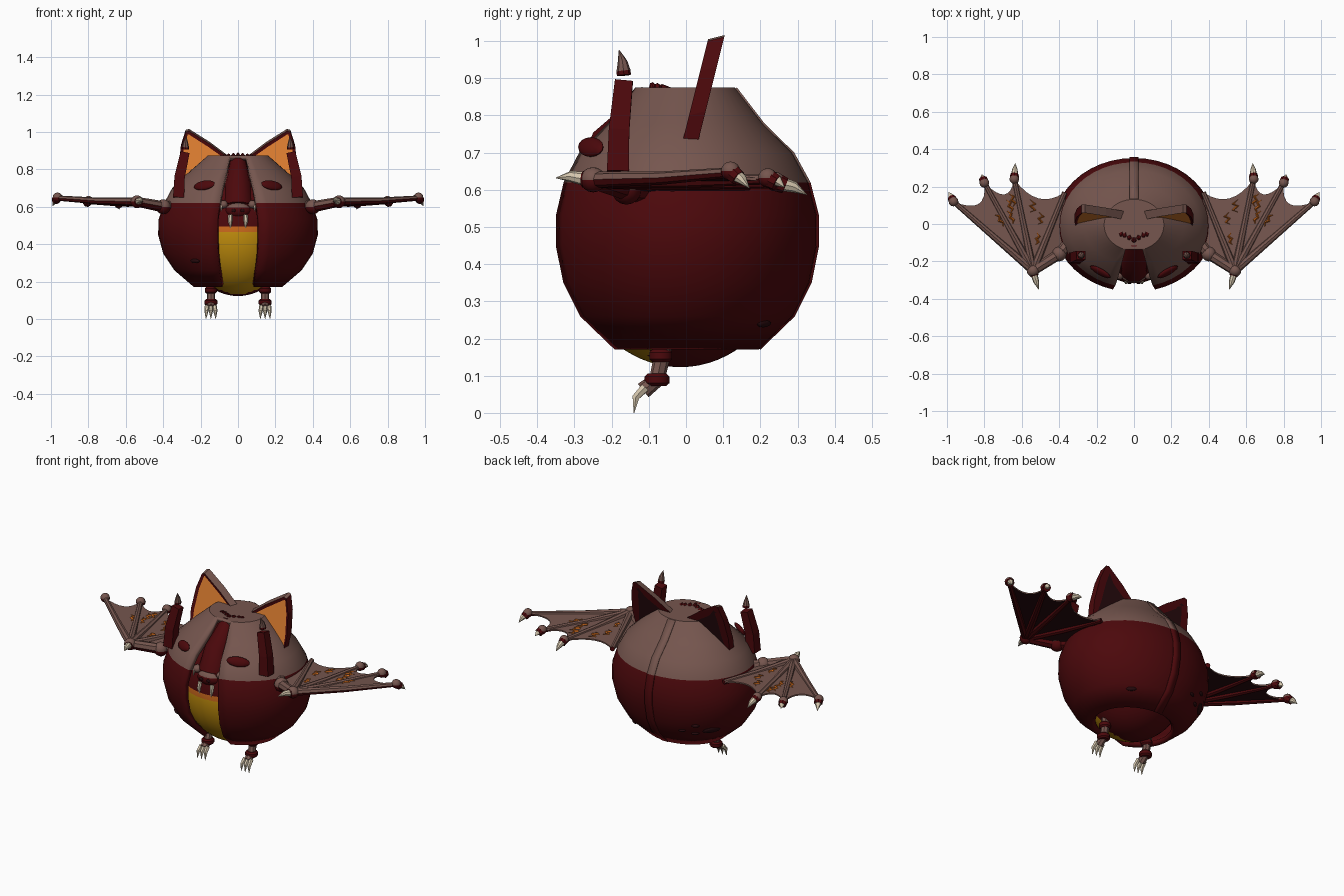
import bpy, bmesh, math
from mathutils import Vector, Matrix, Euler

cube = bpy.data.objects.get("Cube")
if cube:
    bpy.data.objects.remove(cube)


def material(name, *rgb):
    m = bpy.data.materials.new(name)
    m.use_nodes = True
    m.diffuse_color = (*rgb, 1)
    bsdf = next(n for n in m.node_tree.nodes if n.type == 'BSDF_PRINCIPLED')
    bsdf.inputs["Base Color"].default_value = (*rgb, 1)
    return m


RED = material("dark red", .072, .0025, .0035)
BROWN = material("dusty brown", .18, .093, .077)
YELLOW = material("belly yellow", .56, .28, .004)
ORANGE = material("ear orange", .7, .2, .028)
EMBER = material("ember orange", .6, .14, .012)
BONE = material("bone", .68, .58, .43)
BLACK = material("dark maroon", .02, .003, .004)


def finish(name, bm, mats, rule=None, mirror=False, smooth=True, thick=0, back=0):
    """Turn a bmesh into an object; rule(face) picks the material slot."""
    bm.normal_update()
    if rule:
        for f in bm.faces:
            f.material_index = int(rule(f))
    me = bpy.data.meshes.new(name)
    bm.to_mesh(me)
    bm.free()
    ob = bpy.data.objects.new(name, me)
    bpy.context.collection.objects.link(ob)
    for m in mats:
        me.materials.append(m)
    if smooth:
        bpy.ops.object.select_all(action='DESELECT')
        ob.select_set(True)
        bpy.context.view_layer.objects.active = ob
        bpy.ops.object.shade_smooth_by_angle(angle=math.radians(40))
    if thick:
        sol = ob.modifiers.new("thickness", 'SOLIDIFY')
        sol.thickness, sol.offset, sol.material_offset = thick, -1, back
    if mirror:
        ob.modifiers.new("mirror", 'MIRROR')


def tube(bm, pts, radii, n=8, turn=0):
    """Tapered tube through points; a zero radius makes a tip."""
    pts = [Vector(p) for p in pts]
    rings = []
    for i, p in enumerate(pts):
        d = (pts[min(i + 1, len(pts) - 1)] - pts[max(i - 1, 0)]).normalized()
        side = d.cross(Vector((0, 1, 0)) if abs(d.y) < .9 else Vector((0, 0, 1))).normalized()
        up = side.cross(d)
        r = max(radii[i], .0008)
        rings.append([bm.verts.new(p + r * (math.cos(a) * side + math.sin(a) * up))
                      for a in (2 * math.pi * k / n + turn for k in range(n))])
    faces = [bm.faces.new(rings[0]), bm.faces.new(rings[-1][::-1])]
    for a, b in zip(rings, rings[1:]):
        faces += [bm.faces.new((a[k], b[k], b[(k + 1) % n], a[(k + 1) % n])) for k in range(n)]
    bmesh.ops.recalc_face_normals(bm, faces=faces)


def ball(bm, at, size, rot=(0, 0, 0)):
    size = size if isinstance(size, tuple) else (size,) * 3
    m = Matrix.Translation(at) @ Euler(rot).to_matrix().to_4x4() @ Matrix.Diagonal((*size, 1))
    bmesh.ops.create_uvsphere(bm, u_segments=12, v_segments=8, radius=1, matrix=m)


def faces_up(f):
    return f.normal.z > 0


def upper_half(f):
    return f.calc_center_median().z > .62


# Outer shell: rows of (height, x radius, y radius, half width of the front gap)
ROWS = [(.17, .235, .2, .085), (.26, .34, .293, .1), (.35, .4, .338, .11),
        (.45, .427, .358, .113), (.53, .425, .358, .113), (.62, .395, .335, .1),
        (.70, .352, .291, .085), (.78, .268, .21, .065), (.875, .16, .137, .045)]
COLS, SHIFT = 40, -.005
bm = bmesh.new()
grid = []
for z, rx, ry, gap in ROWS:
    a0 = math.asin(gap / rx)
    angles = [a0 + (2 * math.pi - 2 * a0) * k / COLS for k in range(COLS + 1)]
    grid.append([bm.verts.new((rx * math.sin(a), SHIFT - ry * math.cos(a), z)) for a in angles])
for lo, hi in zip(grid, grid[1:]):
    for k in range(COLS):
        bm.faces.new((lo[k], lo[k + 1], hi[k + 1], hi[k]))
bm.faces.new(grid[-1])
finish("body_shell", bm, [RED, BROWN], upper_half, thick=.03)


def shell_point(a, z, out=0):
    """Point on the shell at angle a from the front and height z."""
    for p, q in zip(ROWS, ROWS[1:]):
        if p[0] <= z <= q[0]:
            t = (z - p[0]) / (q[0] - p[0])
            rx, ry = (p[i] + (q[i] - p[i]) * t + out for i in (1, 2))
            return Vector((rx * math.sin(a), SHIFT - ry * math.cos(a), z))


# Raised seam down the back
bm = bmesh.new()
seam = []
for z in [r[0] for r in ROWS]:
    c = shell_point(math.pi, z, .005)
    seam.append([bm.verts.new((x, c.y, z)) for x in (.024, -.024)])
for a, b in zip(seam, seam[1:]):
    bm.faces.new((a[0], a[1], b[1], b[0]))
finish("back_seam", bm, [RED, BROWN], upper_half, thick=.008)

# Dark blotches on the shell
bm = bmesh.new()
for deg, z, w in ((-127, .31, .052), (-38, .31, .03), (-142, .35, .022),
                  (-141, .29, .022), (-153, .31, .02), (142, .24, .028)):
    a = math.radians(deg)
    p, q = shell_point(a, z), shell_point(a, z + .02)
    tilt = math.atan2((q - p).xy.length * (1 if q.xy.length > p.xy.length else -1), .02)
    rot = Matrix.Rotation(a, 3, 'Z') @ Matrix.Rotation(tilt, 3, 'X')
    ball(bm, p, (w, .009, w * .4), rot.to_euler())
finish("shell_blotches", bm, [BLACK])

# Inner body with the belly showing through the gap
bm = bmesh.new()
bmesh.ops.create_uvsphere(bm, u_segments=32, v_segments=36, radius=1,
                          matrix=Matrix.Translation((0, -.015, .465)) @ Matrix.Diagonal((.29, .3, .342, 1)))


def belly(f):
    c = f.calc_center_median()
    if c.y > -.09 or c.z > .5:
        return 0
    return 1 if c.z < .46 else 2


finish("inner_body", bm, [RED, YELLOW, EMBER], belly)

# Face: forehead, snout, cheeks, nostrils, fangs
bm = bmesh.new()
tube(bm, [(0, -.23, .6), (0, -.19, .72), (0, -.11, .81), (0, -.085, .86)], [.085, .072, .052, .04], 10)
finish("forehead", bm, [RED])
bm = bmesh.new()
ball(bm, (0, -.275, .58), (.072, .042, .042))
finish("snout", bm, [RED, BROWN], lambda f: f.normal.z > .3)
bm = bmesh.new()
ball(bm, (.078, -.27, .612), (.026, .028, .022))
finish("cheeks", bm, [BROWN], mirror=True)
bm = bmesh.new()
ball(bm, (.024, -.315, .58), (.012, .006, .009))
finish("nostrils", bm, [BLACK], mirror=True)
bm = bmesh.new()
tube(bm, [(.04, -.3, .555), (.042, -.31, .52), (.038, -.308, .48)], [.013, .011, 0], 6)
tube(bm, [(.09, -.285, .61), (.09, -.295, .575)], [.01, 0], 6)
finish("fangs", bm, [BONE], mirror=True)

# Heavy eyelids and crown tuft
bm = bmesh.new()
ball(bm, (.18, -.256, .715), (.064, .014, .028), (-.5, .12, .5))
finish("eyelids", bm, [RED], mirror=True)
bm = bmesh.new()
for x, y in ((0, -.085), (.025, -.072), (.05, -.06), (.068, -.055)):
    tube(bm, [(x, y, .865), (x, y - .008, .888 - x * .1)], [.021, .004], 5)
finish("crown_tuft", bm, [RED], mirror=True, smooth=False)

# Ears: slanted slabs with a sunken orange front and a dark patch behind
bm = bmesh.new()
outline = [(.05, .86), (.09, .77), (.31, .715), (.318, .8), (.305, .92), (.28, 1.0), (.262, 1.005), (.15, .935)]


def ear_ring(back):
    return [bm.verts.new((x, -.012 + (z - .72) * .25 + back, z + back * .25)) for x, z in outline]


fr, bk = ear_ring(0), ear_ring(.045)
front, rear = bm.faces.new(fr), bm.faces.new(bk[::-1])
for k in range(len(fr)):
    j = (k + 1) % len(fr)
    bm.faces.new((fr[k], bk[k], bk[j], fr[j]))
bmesh.ops.recalc_face_normals(bm, faces=bm.faces)
bmesh.ops.inset_region(bm, faces=[front], thickness=.016, depth=-.008)
bmesh.ops.inset_region(bm, faces=[rear], thickness=.045)
slots = {front: 1, rear: 2}
finish("ears", bm, [RED, ORANGE, BLACK, BROWN],
       lambda f: slots.get(f, 3 if f.normal.z > .6 else 0), mirror=True, smooth=False)

# Side horns: square posts with a floating tip
bm = bmesh.new()
tube(bm, [(.318, -.183, .65), (.312, -.18, .76), (.283, -.167, .89)], [.042, .039, .034], 4, math.pi / 4)
finish("side_posts", bm, [RED], mirror=True, smooth=False)
bm = bmesh.new()
tube(bm, [(.282, -.167, .908), (.281, -.168, .92), (.28, -.171, .945), (.276, -.18, .976)],
     [.019, .019, .013, 0])
finish("horn_tips", bm, [RED, BROWN], lambda f: f.calc_center_median().z > .93, mirror=True)

# Wings: fan of scalloped membrane panels from the wrist
WRIST = Vector((.54, -.25, .627))
TIPS = [Vector(p) for p in ((.965, .12, .65), (.8, .22, .632), (.64, .24, .622),
                            (.37, .17, .615), (.35, -.12, .595))]
PANELS = list(zip(TIPS, TIPS[1:]))
bm = bmesh.new()
for i, (a, b) in enumerate(PANELS):
    ctrl = ((a + b) / 2).lerp(WRIST, .3 if i < 3 else 0)
    w, edge = bm.verts.new(WRIST), []
    for k in range(9):
        t = k / 8
        edge.append(bm.verts.new(a * (1 - t) ** 2 + ctrl * 2 * t * (1 - t) + b * t * t))
    for p, q in zip(edge, edge[1:]):
        bm.faces.new((w, p, q))
bmesh.ops.remove_doubles(bm, verts=bm.verts, dist=.0001)
finish("wing_membranes", bm, [BROWN, BLACK], mirror=True, smooth=False, thick=.008, back=1)

# Wing arm, fingers and knuckles, brown above and red below
bm = bmesh.new()
elbow = Vector((.4, -.16, .6))
tube(bm, [(.33, -.08, .595), elbow, WRIST], [.035, .03, .026])
ball(bm, elbow, .04)
ball(bm, WRIST, .034)
for i, tip in enumerate(TIPS[:4]):
    sag = Vector((0, 0, -.007))
    tube(bm, [WRIST, WRIST.lerp(tip, .5) + sag, tip + sag / 2], [.022, .018, .014])
    if i < 3:
        ball(bm, tip, .026)
finish("wing_bones", bm, [RED, BROWN], faces_up, mirror=True)

# Wing claws with red collars
CLAWS = [(WRIST, (-.03, -.1, .005)), (TIPS[0], (.025, .05, -.045)),
         (TIPS[1], (.015, .045, -.025)), (TIPS[2], (-.005, .085, -.035))]
claws, collars = bmesh.new(), bmesh.new()
for base, move in CLAWS:
    v = Vector(move)
    tube(claws, [base + v * .15, base + v * .6 + Vector((0, 0, .006)), base + v], [.02, .015, 0])
    d = v.normalized()
    tube(collars, [base + d * .01, base + d * .029], [.024, .022])
finish("wing_claws", claws, [BONE], mirror=True)
finish("claw_collars", collars, [RED], mirror=True)

# Glowing cracks: zigzags lying on the panels
bm = bmesh.new()
for panel, t0, u0 in ((1, .6, .4), (1, .78, .75), (1, .72, .55), (2, .38, .6),
                      (2, .62, .6), (2, .74, .35), (0, .6, .8)):
    a, b = PANELS[panel]
    pts = []
    for k in range(5):
        t, u = t0 + .035 * k - .07, u0 + (.08 if k % 2 else -.05)
        pts.append(WRIST.lerp(a.lerp(b, u), t))
    tube(bm, pts, [.002, .007, .008, .007, .002], 4)
finish("wing_cracks", bm, [EMBER], mirror=True, smooth=False)

# Legs with cuffs
bm = bmesh.new()
tube(bm, [(.145, -.055, .22), (.145, -.065, .15), (.145, -.078, .09), (.145, -.115, .06)],
     [.026, .022, .022, .023])
finish("legs", bm, [BROWN], mirror=True)
bm = bmesh.new()
for z, y, r in ((.155, -.068, .032), (.09, -.078, .035)):
    tube(bm, [(.145, y, z + .016), (.145, y, z + .008), (.145, y, z - .01), (.145, y, z - .018)],
         [r * .75, r, r, r * .75], 10)
finish("leg_cuffs", bm, [RED], mirror=True)

# Toe claws
bm = bmesh.new()
for dx in (-.02, 0, .02):
    x = .145 + dx
    tube(bm, [(x, -.11, .068), (x + dx * .2, -.135, .042), (x + dx * .3, -.14, 0)], [.013, .011, 0], 6)
finish("toe_claws", bm, [BONE], mirror=True)
